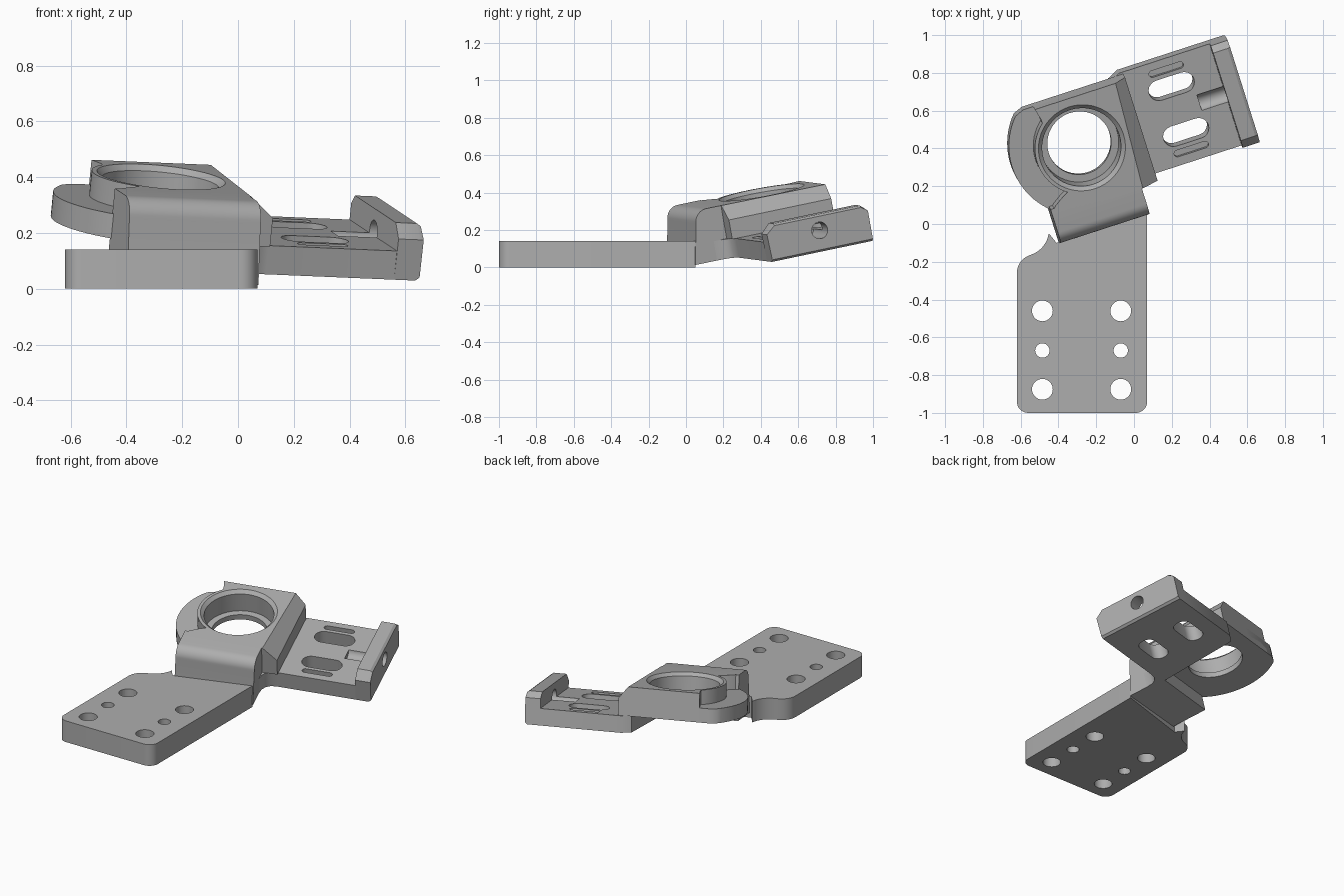
import bpy, bmesh
from math import sin, cos, radians, pi
from mathutils import Vector, Matrix

cube = bpy.data.objects.get("Cube")
if cube:
    bpy.data.objects.remove(cube, do_unlink=True)

metal = bpy.data.materials.new("satin grey metal")
metal.use_nodes = True
GREY = (0.42, 0.42, 0.42, 1)
metal.diffuse_color = GREY
metal.node_tree.nodes["Principled BSDF"].inputs["Base Color"].default_value = GREY

# Tilted frame shared by the ring housing and the side bracket
turn = radians(18)
u = Vector((cos(turn), sin(turn), 0))
v = Vector((-sin(turn), cos(turn), 0))
slope = v * 0.2 - u * 0.04
N = Vector((-slope.x, -slope.y, 1)).normalized()
U = Vector((u.x, u.y, slope.dot(u))).normalized()
V = N.cross(U)


def frame(x, y, z):
    m = Matrix((x, y, z)).transposed().to_4x4()
    m.translation = (0, 0, 0.011)
    return m


WORLD = Matrix.Identity(4)
PLAN = frame(U, V, N)   # outlines seen from above the tilted plane
SIDE = frame(V, N, U)   # outlines seen along the bracket


def arc(cx, cy, r, start, end, n):
    return [(cx + r * cos(radians(start + (end - start) * i / n)),
             cy + r * sin(radians(start + (end - start) * i / n))) for i in range(n + 1)]


def circle(cx, cy, r, n=40):
    return arc(cx, cy, r, 0, 360, n)[:-1]


def slot(cx, cy, length, width):
    r, d = width / 2, (length - width) / 2
    return arc(cx + d, cy, r, -90, 90, 10) + arc(cx - d, cy, r, 90, 270, 10)


def loft(name, levels, mat):
    """Solid through matching outlines, given as (height, points)."""
    bm = bmesh.new()
    rings = [[bm.verts.new(mat @ Vector((x, y, h))) for x, y in pts] for h, pts in levels]
    n = len(rings[0])
    bm.faces.new(rings[0][::-1])
    bm.faces.new(rings[-1])
    for a, b in zip(rings, rings[1:]):
        for i in range(n):
            j = (i + 1) % n
            bm.faces.new((a[i], a[j], b[j], b[i]))
    bmesh.ops.recalc_face_normals(bm, faces=bm.faces)
    mesh = bpy.data.meshes.new(name)
    bm.to_mesh(mesh)
    bm.free()
    mesh.materials.append(metal)
    obj = bpy.data.objects.new(name, mesh)
    bpy.context.collection.objects.link(obj)
    return obj


def prism(name, pts, low, high, mat):
    return loft(name, [(low, pts), (high, pts)], mat)


def activate(obj):
    bpy.ops.object.select_all(action="DESELECT")
    obj.select_set(True)
    bpy.context.view_layer.objects.active = obj


def cut(obj, cutters):
    for c in cutters:
        mod = obj.modifiers.new("cut", "BOOLEAN")
        mod.operation, mod.solver, mod.object = "DIFFERENCE", "EXACT", c
        activate(obj)
        bpy.ops.object.modifier_apply(modifier=mod.name)


parts, cutters = [], []

# Flat mounting plate with six bolt holes
outline = (arc(-0.56, -0.94, 0.06, 180, 270, 8) + arc(0.01, -0.94, 0.06, 270, 360, 8)
           + [(0.07, 0.05), (-0.41, -0.10), (-0.45, -0.05)]
           + arc(-0.59, -0.03, 0.14, -10, -70, 8) + arc(-0.52, -0.26, 0.1, 110, 180, 8))
base = prism("mounting_plate", outline, 0, 0.14, WORLD)
holes = [prism("bolt_hole_cutter", circle(x, y, r, 28), -0.1, 0.3, WORLD)
         for x in (-0.485, -0.07)
         for y, r in ((-0.46, 0.055), (-0.67, 0.038), (-0.875, 0.055))]
cut(base, holes)
parts.append(base)
cutters += holes

# Raised neck with a rounded front shoulder
neck = [(0.025, 0), (0.27, 0), (0.27, 0.285)] + arc(0.14, 0.215, 0.07, 90, 180, 8)
parts.append(prism("neck", neck, -0.41, 0.085, SIDE))

# Ring housing: scalloped on one side, sloped shoulder on the other
CA, CB = -0.153, 0.535
scallop = ([(-0.33, 0.81), (-0.315, 0.75)] + arc(CA, CB, 0.25, 130, 235, 20)
           + [(-0.335, 0.31), (-0.38, 0.28), (-0.41, 0.25), (-0.41, 0.22)])
wide = [(0.18, 0.225), (0.18, 0.81)] + scallop
narrow = [(0.09, 0.225), (0.12, 0.81)] + scallop
housing = loft("ring_housing", [(0.105, wide), (0.21, wide), (0.285, narrow)], PLAN)

# Low rounded flange beside the ring
flange_outline = ([(-0.1, 0.81), (-0.385, 0.81), (-0.41, 0.80)]
                  + arc(CA, CB, 0.38, 138, 236, 24) + [(-0.1, 0.23)])
flange = prism("flange", flange_outline, 0.105, 0.195, PLAN)

# Stepped bore with a chamfered rim
bore = [prism("through_bore_cutter", circle(CA, CB, 0.17, 48), 0, 0.4, PLAN),
        loft("counterbore_cutter", [(h, circle(CA, CB, r, 48)) for h, r in
                                    ((0.14, 0.21), (0.265, 0.21), (0.29, 0.237))], PLAN)]
for obj in (housing, flange):
    cut(obj, bore)
    parts.append(obj)
cutters += bore

# Side bracket plate, filleted into the neck
plate_outline = [(0.05, 0.15), (0.085, 0.15), (0.09, 0.19), (0.105, 0.22), (0.135, 0.24),
                 (0.18, 0.245), (0.70, 0.245), (0.70, 0.82), (0.16, 0.82), (0.10, 0.79)]
plate = prism("bracket_plate", plate_outline, 0, 0.105, PLAN)

# Upturned end lip with clipped corners
lip_outline = [(0.245, 0), (0.24, 0.15), (0.29, 0.2), (0.785, 0.2), (0.82, 0.165), (0.82, 0)]
inset = [(b, max(h, 0.012)) for b, h in lip_outline]
top_in = [(b, min(h, 0.19)) for b, h in inset]
lip = loft("end_lip", [(0.665, lip_outline), (0.745, lip_outline), (0.76, top_in)], SIDE)

# Adjustment slots, shallow marks and the screw channel
MID = 0.535
slots = []
for side in (-1, 1):
    slots.append(prism("slot_cutter", slot(0.405, MID + side * 0.13, 0.25, 0.11), -0.1, 0.2, PLAN))
    slots.append(prism("mark_cutter", slot(0.405, MID + side * 0.225, 0.19, 0.036), 0.075, 0.2, PLAN))
channel = prism("screw_channel_cutter", circle(MID, 0.115, 0.045, 28), 0.52, 0.85, SIDE)
cut(plate, slots + [channel])
cut(lip, [channel])
parts += [plate, lip]
cutters += slots + [channel]

for c in cutters:
    bpy.data.objects.remove(c, do_unlink=True)
for p in parts:
    activate(p)
    bpy.ops.object.shade_smooth_by_angle(angle=radians(30))
